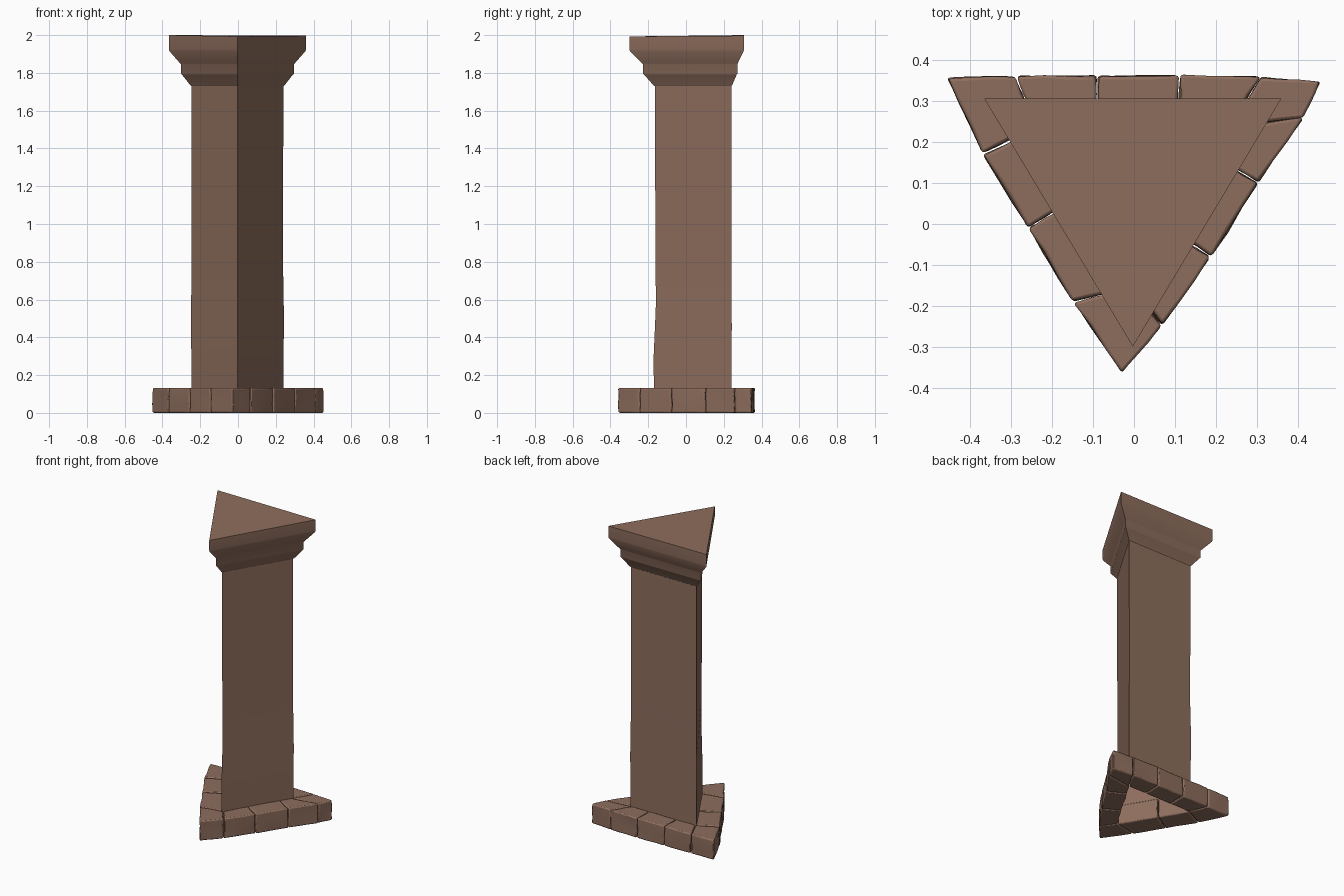
import bpy, bmesh, random
from math import radians

if "Cube" in bpy.data.objects:
    bpy.data.objects.remove(bpy.data.objects["Cube"])

random.seed(4)

mat = bpy.data.materials.new("brown_stone")
mat.diffuse_color = (0.27, 0.155, 0.11, 1)
mat.use_nodes = True
mat.node_tree.nodes["Principled BSDF"].inputs["Base Color"].default_value = mat.diffuse_color


def finish(name, bm, bevel=0):
    bmesh.ops.recalc_face_normals(bm, faces=bm.faces)
    me = bpy.data.meshes.new(name)
    bm.to_mesh(me)
    bm.free()
    me.materials.append(mat)
    ob = bpy.data.objects.new(name, me)
    bpy.context.collection.objects.link(ob)
    bpy.ops.object.select_all(action='DESELECT')
    ob.select_set(True)
    bpy.context.view_layer.objects.active = ob
    bpy.ops.object.shade_smooth_by_angle(angle=radians(35))
    if bevel:
        mod = ob.modifiers.new("worn_edges", 'BEVEL')
        mod.width = bevel
        mod.segments = 2
        mod.limit_method = 'ANGLE'
        mod.angle_limit = radians(50)
    return ob


def triangle_loft(name, rings, cap_top=False):
    """Loft triangles of (height, half width, apex y shift), apex facing the front."""
    bm = bmesh.new()
    loops = []
    for z, w, dy in rings:
        pts = [(-0.003, 0.107 - 1.12 * w + dy), (w - 0.003, 0.107 + 0.55 * w),
               (-w - 0.003, 0.107 + 0.55 * w)]
        loops.append([bm.verts.new((x, y, z)) for x, y in pts])
    for a, b in zip(loops, loops[1:]):
        for i in range(3):
            j = (i + 1) % 3
            bm.faces.new((a[i], a[j], b[j], b[i]))
    if cap_top:
        bm.faces.new(loops[-1])
        for v, z in zip(loops[-1], (1.993, 1.997, 2.0)):
            v.co.z = z
    return finish(name, bm)


# Shaft, slightly worn in its lower half
triangle_loft("shaft", [(0.115, 0.244, -0.004), (0.3, 0.244, -0.005), (0.45, 0.246, 0.004),
                        (0.6, 0.245, 0.009), (0.75, 0.242, 0.002), (1.0, 0.242, 0.002),
                        (1.735, 0.243, 0)])

# Stepped capital
triangle_loft("capital", [(1.73, 0.243, 0), (1.735, 0.25, 0), (1.79, 0.293, 0), (1.795, 0.299, 0),
                          (1.845, 0.299, 0), (1.85, 0.303, 0), (1.915, 0.36, 0),
                          (1.925, 0.363, 0), (2.0, 0.363, 0)], cap_top=True)

# Base stones: corners of the ring's inner opening
L, R, A = (-0.235, 0.236), (0.235, 0.236), (0, -0.157)
# Joints around the ring as (outer point, inner point, outer corner before the next joint)
joints = [
    ((-0.37, 0.17), L, None),
    ((-0.26, -0.01), (-0.133, 0.066), None),
    ((-0.15, -0.19), A, (-0.03, -0.365)),
    ((0.07, -0.25), A, None),
    ((0.19, -0.08), (0.084, -0.016), None),
    ((0.305, 0.10), (0.193, 0.167), None),
    ((0.415, 0.26), R, (0.457, 0.347)),
    ((0.31, 0.36), R, None),
    ((0.11, 0.365), (0.11, 0.236), None),
    ((-0.09, 0.363), (-0.09, 0.236), None),
    ((-0.29, 0.362), L, (-0.458, 0.358)),
]
for n, (o1, i1, corner) in enumerate(joints):
    o2, i2, _ = joints[(n + 1) % len(joints)]
    poly = [o1, corner, o2, i1] if corner else [o1, o2, i2, i1]
    cx = sum(p[0] for p in poly) / 4
    cy = sum(p[1] for p in poly) / 4
    bm = bmesh.new()
    layers = [[bm.verts.new((cx + (x - cx) * 0.975, cy + (y - cy) * 0.975, z)) for x, y in poly]
              for z in (0, 0.132)]
    bm.faces.new(layers[0])
    bm.faces.new(layers[1])
    for i in range(4):
        j = (i + 1) % 4
        bm.faces.new((layers[0][i], layers[0][j], layers[1][j], layers[1][i]))
    bmesh.ops.subdivide_edges(bm, edges=bm.edges[:], cuts=2, use_grid_fill=True)
    # Hand-hewn unevenness
    for v in bm.verts:
        v.co.x += random.uniform(-0.003, 0.003)
        v.co.y += random.uniform(-0.003, 0.003)
    finish(f"base_stone_{n + 1}", bm, bevel=0.007)
